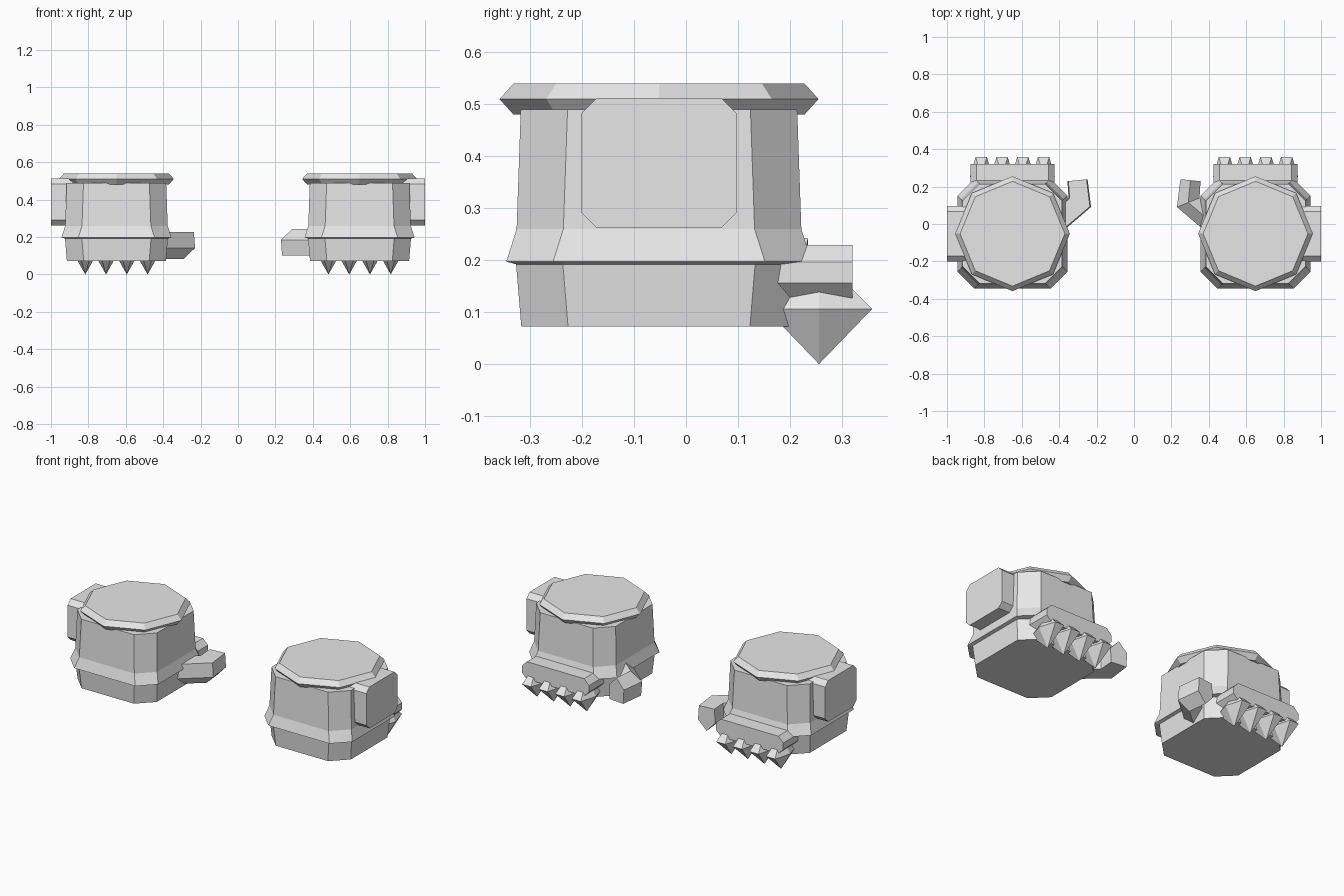
import bpy, bmesh
from math import sin, cos, pi
from mathutils import Vector

cube = bpy.data.objects.get("Cube")
if cube:
    bpy.data.objects.remove(cube)

grey = bpy.data.materials.new("light_grey")
grey.use_nodes = True
COLOUR = (0.8, 0.8, 0.8, 1)
grey.diffuse_color = COLOUR
grey.node_tree.nodes["Principled BSDF"].inputs["Base Color"].default_value = COLOUR

CX, CY = 0.65, -0.052  # centre of each gauntlet


def loft(name, rings):
    """Bridge a list of equal point rings and cap both ends."""
    bm = bmesh.new()
    loops = [[bm.verts.new(p) for p in ring] for ring in rings]
    n = len(loops[0])
    for a, b in zip(loops, loops[1:]):
        for i in range(n):
            j = (i + 1) % n
            bm.faces.new((a[i], a[j], b[j], b[i]))
    bm.faces.new(loops[0])
    bm.faces.new(loops[-1])
    bmesh.ops.remove_doubles(bm, verts=bm.verts, dist=0.0001)
    bmesh.ops.recalc_face_normals(bm, faces=bm.faces)
    mesh = bpy.data.meshes.new(name)
    bm.to_mesh(mesh)
    bm.free()
    mesh.materials.append(grey)
    obj = bpy.data.objects.new(name, mesh)
    bpy.context.collection.objects.link(obj)
    return obj


def chamfered(hx, hy, cut):
    """Rectangle outline with its four corners cut off."""
    ix, iy = hx - cut, hy - cut
    return [(hx, -iy), (hx, iy), (ix, hy), (-ix, hy),
            (-hx, iy), (-hx, -iy), (-ix, -hy), (ix, -hy)]


def ngon(n, rx, ry):
    return [(rx * cos(2 * pi * i / n), ry * sin(2 * pi * i / n)) for i in range(n)]


for side, s in (("left", 1), ("right", -1)):
    cx = s * CX

    # Body: square with cut corners, flared band near the bottom
    body = [(0.072, 0.265), (0.192, 0.275), (0.197, 0.294), (0.26, 0.274), (0.49, 0.266)]
    loft(side + "_body", [[(cx + x, CY + y, z) for x, y in chamfered(h, h, 0.09)]
                          for z, h in body])

    # Cuff: octagonal rim with a ridge round its middle
    loft(side + "_cuff", [[(cx + x, CY + y, z) for x, y in ngon(8, r, r)]
                          for z, r in ((0.48, 0.28), (0.51, 0.307), (0.54, 0.28))])

    # Plate on the outer side
    loft(side + "_outer_plate", [[(s * x, CY + y, 0.387 + z)
                                  for y, z in chamfered(0.149, 0.125, 0.029)]
                                 for x in (0.85, 1.0)])

    # Knuckle bar across the back
    loft(side + "_knuckle_bar", [[(cx + x, y, 0.176 + z)
                                  for x, z in chamfered(0.225, 0.053, 0.033)]
                                 for y in (0.1, 0.32)])

    # Finger spikes: six-sided double pyramids
    for i in range(4):
        x0 = cx + s * 0.111 * (i - 1.5)
        loft(side + "_spike_%d" % (i + 1),
             [[(x0 + x * k, 0.256 + y * k, z) for x, y in ngon(6, 0.06, 0.118)]
              for z, k in ((0.001, 0.001), (0.107, 1), (0.21, 0.001))])

    # Thumb: bent five-sided tube, ridge up on one side and down on the other
    path = [Vector((0.46, -0.03)), Vector((0.29, 0.115)), Vector((0.302, 0.234))]
    section = [(0, 0.08), (1, 0.022), (0.9, -0.063), (-0.9, -0.063), (-1, 0.022)]
    first = (path[1] - path[0]).normalized()
    last = (path[2] - path[1]).normalized()
    rings = []
    for p, t, w in zip(path, (first, (first + last).normalized(), last),
                       (0.058, 0.065, 0.054)):
        across = Vector((t.y, -t.x)) * w
        rings.append([(s * (p.x + across.x * u), p.y + across.y * u, 0.163 + s * v)
                      for u, v in section])
    loft(side + "_thumb", rings)

# Rest the spike tips on the ground
for obj in bpy.context.collection.objects:
    if "_spike_" in obj.name:
        obj.location.z = -0.001
